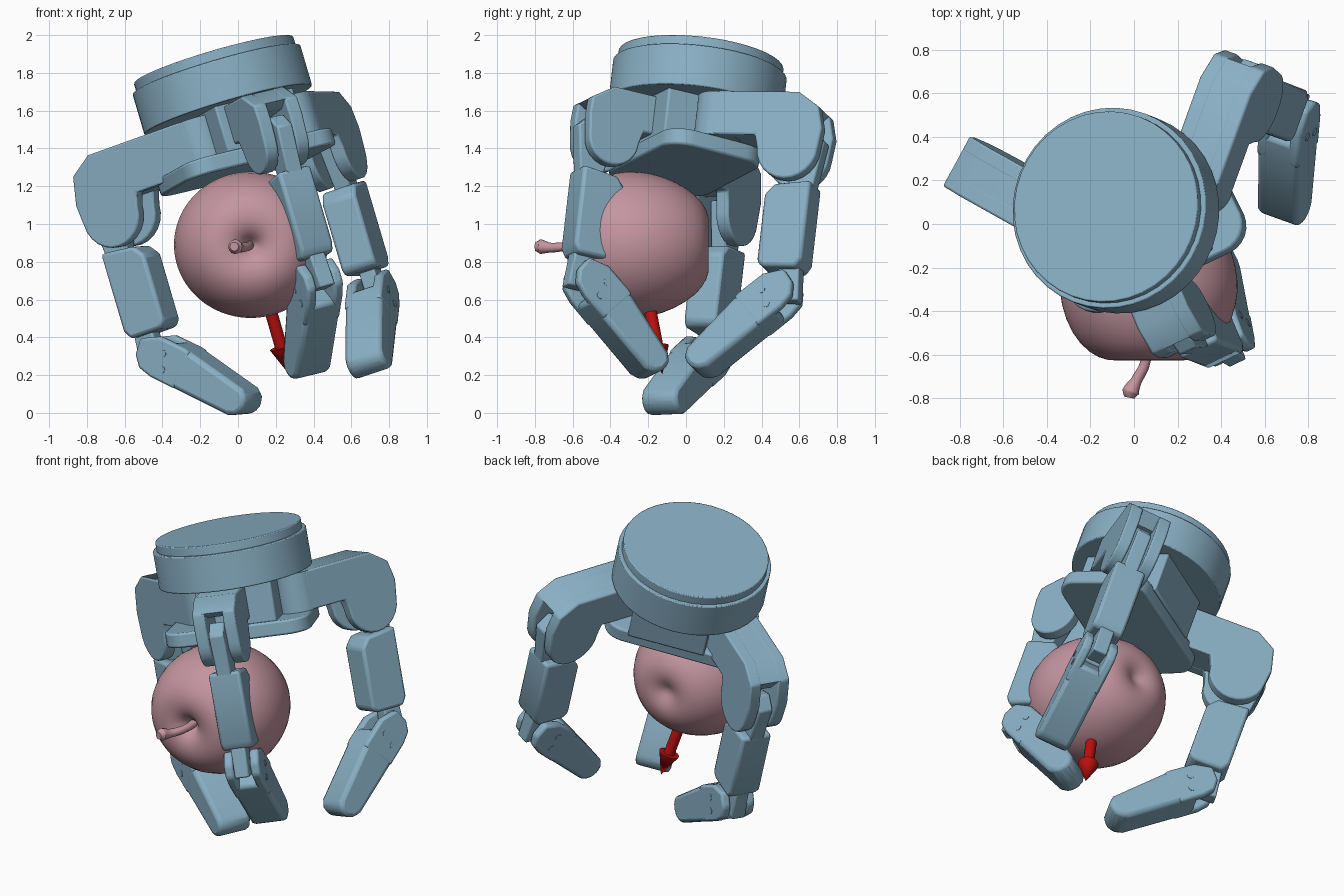
import bpy, bmesh
from math import sin, cos, pi, radians
from mathutils import Matrix, Vector

if "Cube" in bpy.data.objects:
    bpy.data.objects.remove(bpy.data.objects["Cube"])


def material(name, rgb):
    m = bpy.data.materials.new(name)
    m.diffuse_color = (*rgb, 1)
    m.use_nodes = True
    m.node_tree.nodes["Principled BSDF"].inputs["Base Color"].default_value = m.diffuse_color
    return m


BLUE = material("blue_grey", (0.25, 0.43, 0.55))
PINK = material("pink", (0.55, 0.30, 0.35))
RED = material("red", (0.5, 0.005, 0.005))


def finish(bm, name, mat, matrix=Matrix(), bevel=0.0, angle=35):
    bmesh.ops.recalc_face_normals(bm, faces=bm.faces[:])
    me = bpy.data.meshes.new(name)
    bm.to_mesh(me)
    bm.free()
    me.shade_smooth()
    me.set_sharp_from_angle(angle=radians(angle))
    me.materials.append(mat)
    ob = bpy.data.objects.new(name, me)
    bpy.context.collection.objects.link(ob)
    ob.matrix_world = matrix
    if bevel:
        b = ob.modifiers.new("bevel", "BEVEL")
        b.width, b.segments = bevel, 2
        b.limit_method, b.angle_limit = "ANGLE", radians(35)
    return ob


def prism(name, pts, w0, w1, matrix, bevel=0.01):
    """Extrude an (x, z) profile along y from w0 to w1."""
    bm = bmesh.new()
    f = bm.faces.new([bm.verts.new((x, w0, z)) for x, z in pts])
    ext = bmesh.ops.extrude_face_region(bm, geom=[f])["geom"]
    bmesh.ops.translate(bm, vec=(0, w1 - w0, 0),
                        verts=[v for v in ext if isinstance(v, bmesh.types.BMVert)])
    return finish(bm, name, BLUE, matrix, bevel)


def cylinder(name, r1, r2, z0, z1, matrix, mat=BLUE, seg=40, bevel=0.0):
    bm = bmesh.new()
    bmesh.ops.create_cone(bm, cap_ends=True, segments=seg, radius1=r1, radius2=r2,
                          depth=z1 - z0,
                          matrix=Matrix.Translation((0, 0, (z0 + z1) / 2)))
    return finish(bm, name, mat, matrix, bevel)


# Tilted frame of the hand, origin at the centre of the mounting face
Z = Vector((-0.28, 0.11, 0.95)).normalized()
X = Vector((0.88, 0.42, 0.21))
X = (X - X.dot(Z) * Z).normalized()
Y = Z.cross(X)
HAND = Matrix((X, Y, Z)).transposed().to_4x4()
HAND.translation = (-0.13, 0.08, 1.87)

# Wrist drum: slim cap above a wider body
cylinder("wrist_cap", 0.44, 0.44, -0.06, 0, HAND, bevel=0.006)
cylinder("wrist_body", 0.463, 0.463, -0.28, -0.055, HAND, bevel=0.006)

# Hub block between drum and palm
prism("palm_hub", [(-0.2, -0.55), (0.27, -0.55), (0.27, -0.25), (-0.2, -0.25)],
      -0.28, 0.28, HAND)

# Palm plate: rounded slab
bm = bmesh.new()
outline = []
for cx, cy, a0 in ((0.30, 0.13, 0), (-0.31, 0.14, 90), (-0.31, -0.18, 180), (0.32, -0.18, 270)):
    for i in range(7):
        a = radians(a0 + 15 * i)
        outline.append(bm.verts.new((cx + 0.13 * cos(a), cy + 0.13 * sin(a), -0.62)))
face = bm.faces.new(outline)
ext = bmesh.ops.extrude_face_region(bm, geom=[face])["geom"]
bmesh.ops.translate(bm, vec=(0, 0, 0.09),
                    verts=[v for v in ext if isinstance(v, bmesh.types.BMVert)])
finish(bm, "palm_plate", BLUE, HAND, 0.012)


def finger(tag, pivot_x, angle, reach, depth, curl, round_r=0.17):
    pivot = HAND @ Matrix.Translation((pivot_x, 0, -depth))
    F = (pivot @ Matrix.Rotation(radians(angle), 4, "Z")
         @ Matrix.Translation((reach, 0, 0)))
    top = depth - 0.29
    # Arm with slotted knuckle: two cheeks and a shorter core
    cylinder(tag + "_arm_pivot", 0.13, 0.13, 0.07, top - 0.002, pivot)
    arc = [(round_r * cos(a), round_r * sin(a)) for a in [-pi * i / 12 for i in range(13)]]
    cheek = [(-reach, 0.07), (-reach, top), (0.03, top), (0.15, top - 0.08),
             (round_r + 0.012, 0.11)]
    cheek += arc + [(-round_r - 0.02, 0.07)]
    for side, s in (("left", 1), ("right", -1)):
        prism(f"{tag}_knuckle_{side}", cheek, *sorted((s * 0.055, s * 0.13)), F)
    prism(tag + "_arm_core", [(-reach, 0.071), (-0.1, 0.071), (-0.1, 0.15), (0.08, 0.16),
                              (0.149, top - 0.081), (0.03, top - 0.001),
                              (-reach, top - 0.001)], -0.075, 0.075, F, 0)
    # Upper link and proximal segment
    prism(tag + "_upper_link", [(-0.06, 0.06), (0.1, 0.13), (0.175, 0.06),
                                (0.13, -0.25), (0.02, -0.25)], -0.045, 0.045, F)
    prism(tag + "_proximal", [(-0.06, -0.19), (0.14, -0.17), (0.14, -0.6), (0.11, -0.65),
                              (-0.08, -0.65), (-0.11, -0.62), (-0.11, -0.25)],
          -0.097, 0.097, F, 0.018)
    prism(tag + "_lower_link", [(0.0, -0.6), (0.11, -0.6), (0.13, -0.82), (0.0, -0.82)],
          -0.045, 0.045, F)

    # Distal segment, curled inwards around the second joint, forked at its root
    s, c = sin(radians(curl)), cos(radians(curl))

    def bent(l, n):
        return (-l * s + n * c, -0.7 - l * c - n * s)
    fork = [(-0.06, 0.01), (-0.05, 0.1), (0.0, 0.155), (0.08, 0.168),
            (0.24, 0.161), (0.24, -0.057), (0.2, -0.06), (0.04, -0.05)]
    pad = [(0.11, -0.054), (0.11, 0.167), (0.58, 0.145), (0.63, 0.12),
           (0.655, 0.07), (0.645, 0.01), (0.6, -0.02), (0.2, -0.06)]
    for side, k in (("left", 1), ("right", -1)):
        prism(f"{tag}_distal_fork_{side}", [bent(*p) for p in fork],
              *sorted((k * 0.052, k * 0.108)), F, 0.015)
    prism(tag + "_distal", [bent(*p) for p in pad], -0.107, 0.107, F, 0.025)
    # Joint pins
    for l, n in ((0.1, 0.02), (0.13, 0.1)):
        x, z = bent(l, n)
        P = F @ Matrix.Translation((x, 0, z)) @ Matrix.Rotation(pi / 2, 4, "X")
        cylinder(tag + "_pin", 0.02, 0.02, -0.111, 0.111, P, seg=14)


finger("thumb_finger", -0.21, 127, 0.575, 0.635, 46)
finger("back_finger", 0.35, 46, 0.44, 0.6, 46)
finger("front_finger", -0.02, -90, 0.49, 0.57, 49, 0.145)

# Apple: profile (radius, height towards stem) spun around its axis
profile = [(0, 0.28), (0.025, 0.295), (0.05, 0.335), (0.1, 0.37), (0.18, 0.375), (0.26, 0.34),
           (0.34, 0.25), (0.388, 0.11), (0.393, 0), (0.367, -0.13), (0.31, -0.25),
           (0.23, -0.345), (0.14, -0.383), (0.07, -0.37), (0.03, -0.345), (0, -0.34)]
bm = bmesh.new()
vs = [bm.verts.new((r, -h, 0)) for r, h in profile]
es = [bm.edges.new(p) for p in zip(vs, vs[1:])]
bmesh.ops.spin(bm, geom=vs + es, cent=(0, 0, 0), axis=(0, 1, 0), angle=2 * pi, steps=40)
bmesh.ops.remove_doubles(bm, verts=bm.verts[:], dist=1e-4)
apple = finish(bm, "apple", PINK, Matrix.Translation((0.068, -0.255, 0.89))
               @ Matrix.Diagonal((1.05, 1, 1, 1)), angle=180)
sub = apple.modifiers.new("smooth", "SUBSURF")
sub.levels = sub.render_levels = 1

# Curved stem
cu = bpy.data.curves.new("apple_stem", "CURVE")
cu.dimensions, cu.bevel_depth, cu.use_fill_caps = "3D", 0.026, True
sp = cu.splines.new("BEZIER")
stem = [(0.06, -0.5, 0.89, 1.0), (0.05, -0.64, 0.88, 0.9), (0.01, -0.72, 0.875, 1.0),
        (-0.015, -0.77, 0.88, 1.5), (-0.02, -0.797, 0.88, 0.9)]
sp.bezier_points.add(len(stem) - 1)
for bp, (x, y, z, r) in zip(sp.bezier_points, stem):
    bp.co, bp.radius = (x, y, z), r
    bp.handle_left_type = bp.handle_right_type = "AUTO"
cu.materials.append(PINK)
bpy.context.collection.objects.link(bpy.data.objects.new("apple_stem", cu))

# Approach arrow: shaft and cone head
start, end = Vector((0.08, -0.25, 0.86)), Vector((0.27, -0.125, 0.205))
A = Matrix.Translation(start) @ (end - start).to_track_quat("Z", "Y").to_matrix().to_4x4()
length = (end - start).length
cylinder("arrow_shaft", 0.033, 0.033, 0, length - 0.14, A, RED, 20)
cylinder("arrow_head", 0.062, 0.0, length - 0.15, length, A, RED, 20)
